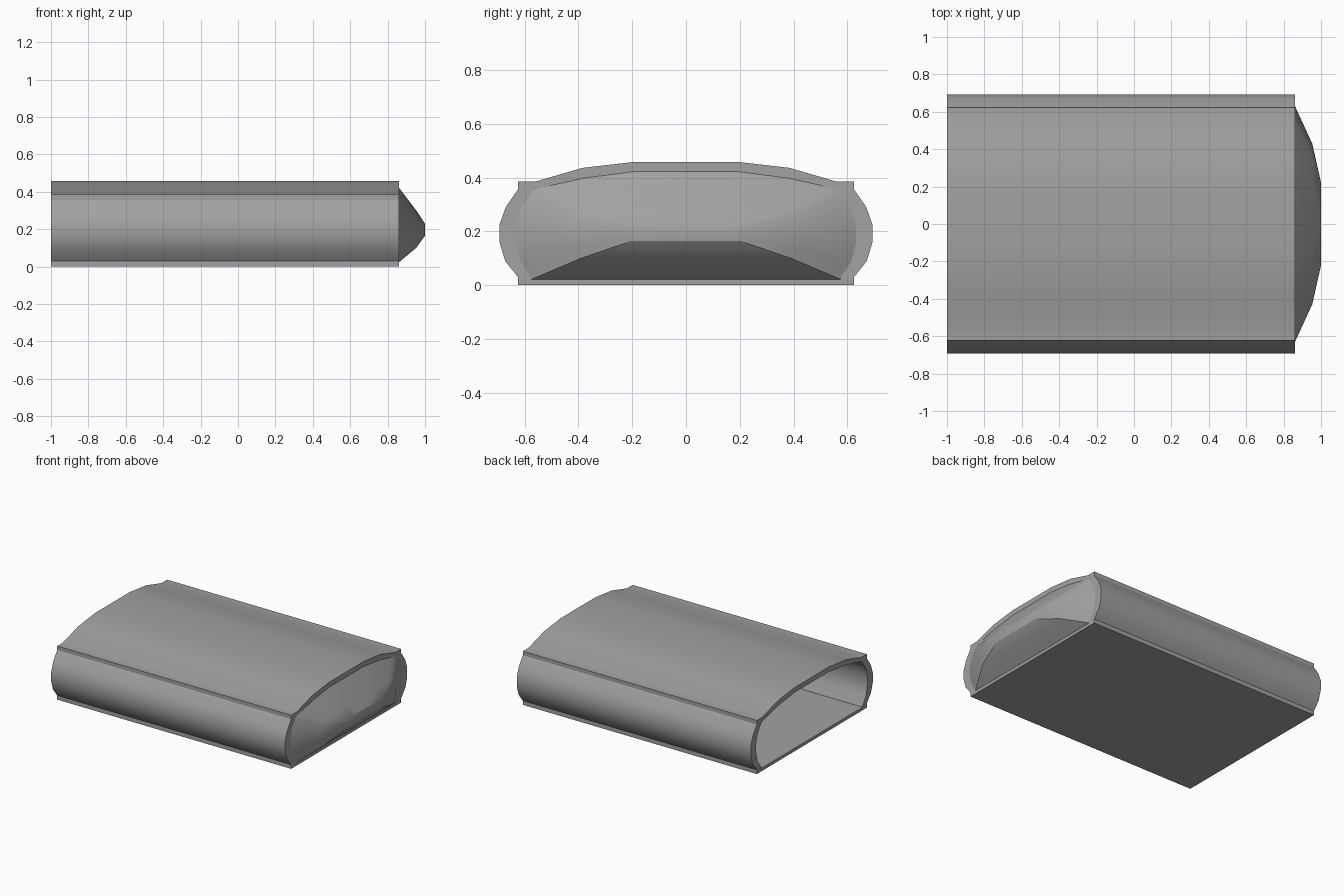
import bpy
import bmesh
import math

cube = bpy.data.objects.get("Cube")
if cube:
    bpy.data.objects.remove(cube)

grey = bpy.data.materials.new("mid grey")
grey.use_nodes = True
colour = (0.36, 0.36, 0.36, 1)
grey.diffuse_color = colour
grey.node_tree.nodes["Principled BSDF"].inputs["Base Color"].default_value = colour

BACK, RIM = -1.0, 0.86

# Half sections (y, z), from the floor corner up to the crown
OUTER = [(0.624, 0), (0.624, 0.03), (0.672, 0.09), (0.693, 0.16), (0.693, 0.225),
         (0.67, 0.29), (0.624, 0.357), (0.624, 0.385), (0.56, 0.385),
         (0.385, 0.436), (0.195, 0.458)]
INNER = [(0.575, 0.022), (0.578, 0.034), (0.615, 0.09), (0.632, 0.16), (0.632, 0.225),
         (0.615, 0.285), (0.575, 0.345), (0.56, 0.355), (0.5, 0.371),
         (0.38, 0.398), (0.195, 0.422)]


def mirrored(half):
    return half + [(-y, z) for y, z in reversed(half)]


def add_ring(bm, section, x):
    return [bm.verts.new((x, y, z)) for y, z in section]


def bridge(bm, a, b):
    n = len(a)
    for i in range(n):
        j = (i + 1) % n
        bm.faces.new((a[i], a[j], b[j], b[i]))


def finish(bm, name):
    bmesh.ops.recalc_face_normals(bm, faces=bm.faces)
    mesh = bpy.data.meshes.new(name)
    bm.to_mesh(mesh)
    bm.free()
    obj = bpy.data.objects.new(name, mesh)
    bpy.context.collection.objects.link(obj)
    mesh.materials.append(grey)
    bpy.ops.object.select_all(action="DESELECT")
    obj.select_set(True)
    bpy.context.view_layer.objects.active = obj
    bpy.ops.object.shade_smooth_by_angle(angle=math.radians(32))
    return obj


outer, inner = mirrored(OUTER), mirrored(INNER)

# Hollow sleeve, open at both ends, with a thick wall
bm = bmesh.new()
rings = [add_ring(bm, s, x) for s, x in
         ((outer, BACK), (outer, RIM), (inner, RIM), (inner, BACK))]
for k in range(4):
    bridge(bm, rings[k], rings[(k + 1) % 4])
finish(bm, "sleeve")

# Domed end cap: shrinking copies of the inner section
bm = bmesh.new()
last = add_ring(bm, inner, RIM)
for x, wide, low, tall in ((0.953, 0.68, 0.1, 0.5), (1.0, 0.35, 0.165, 0.16)):
    ring = add_ring(bm, [(y * wide, low + (z - 0.022) * tall) for y, z in inner], x)
    bridge(bm, last, ring)
    last = ring
bm.faces.new(last)
cap = finish(bm, "end_cap")
# The open dome must face outwards
if cap.data.polygons[-1].normal.x < 0:
    cap.data.flip_normals()
